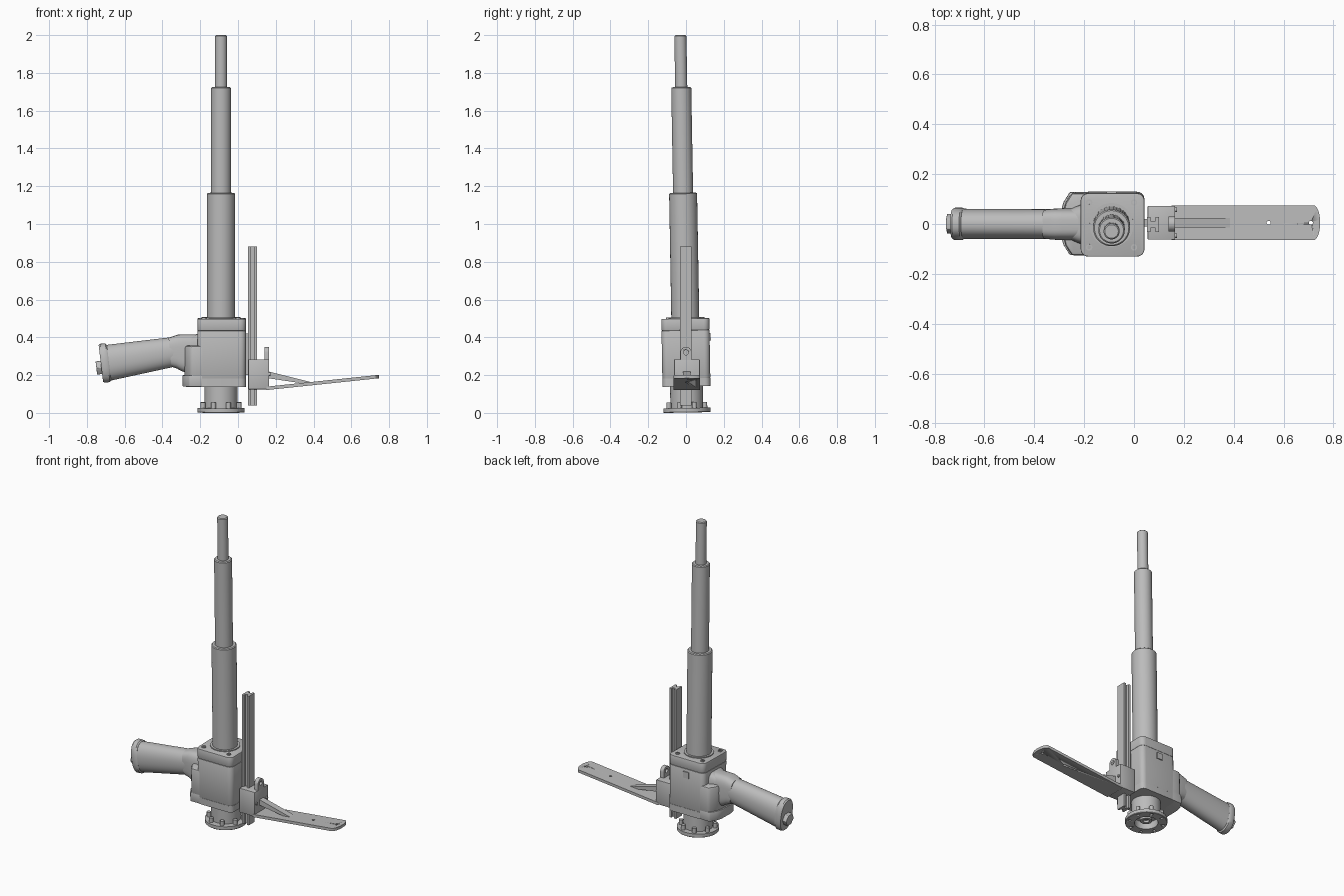
import bpy, bmesh, math
from mathutils import Matrix, Vector

if "Cube" in bpy.data.objects:
    bpy.data.objects.remove(bpy.data.objects["Cube"], do_unlink=True)

grey = bpy.data.materials.new("machined_grey")
grey.use_nodes = True
grey.diffuse_color = (0.5, 0.5, 0.5, 1)
grey.node_tree.nodes["Principled BSDF"].inputs["Base Color"].default_value = (0.5, 0.5, 0.5, 1)

CX = -0.09                                  # column axis
LEAN = Matrix.Translation((0, 0.005, 0)) @ Matrix.Rotation(0.0175, 4, 'X')
FLAT = Matrix.Translation((0, 0.005, 0))


def finish(name, bm, matrix, bevel=0):
    bmesh.ops.recalc_face_normals(bm, faces=bm.faces[:])
    bm.transform(matrix)
    mesh = bpy.data.meshes.new(name)
    bm.to_mesh(mesh)
    bm.free()
    mesh.materials.append(grey)
    ob = bpy.data.objects.new(name, mesh)
    bpy.context.collection.objects.link(ob)
    bpy.ops.object.select_all(action='DESELECT')
    ob.select_set(True)
    bpy.context.view_layer.objects.active = ob
    if bevel:
        mod = ob.modifiers.new("soft_edges", 'BEVEL')
        mod.width, mod.segments, mod.limit_method = bevel, 2, 'ANGLE'
        bpy.ops.object.modifier_apply(modifier=mod.name)
    bpy.ops.object.shade_smooth_by_angle(angle=math.radians(35))
    return ob


def prism(name, outline, lo, hi, matrix=FLAT, axis='Z', rounding=0, bevel=0):
    """Extrude an outline in xy (axis Z) or xz (axis Y)."""
    put = (lambda a, b, h: (a, b, h)) if axis == 'Z' else (lambda a, b, h: (a, h, b))
    bm = bmesh.new()
    low = [bm.verts.new(put(a, b, lo)) for a, b in outline]
    high = [bm.verts.new(put(a, b, hi)) for a, b in outline]
    bm.faces.new(low)
    bm.faces.new(high)
    n = len(low)
    for i in range(n):
        j = (i + 1) % n
        bm.faces.new((low[i], low[j], high[j], high[i]))
    if rounding:
        sides = [bm.edges.get((low[i], high[i])) for i in range(n)]
        bmesh.ops.bevel(bm, geom=sides, offset=rounding, segments=5,
                        profile=0.5, affect='EDGES')
    return finish(name, bm, matrix, bevel)


def rect(x0, x1, y0, y1):
    return [(x0, y0), (x1, y0), (x1, y1), (x0, y1)]


def lathe(name, profile, matrix, x=CX, y=0, steps=48):
    """Spin a radius/height profile about a vertical axis."""
    bm = bmesh.new()
    verts = [bm.verts.new((r, 0, z)) for r, z in profile]
    edges = [bm.edges.new(pair) for pair in zip(verts, verts[1:])]
    bmesh.ops.spin(bm, geom=verts + edges, cent=(0, 0, 0), axis=(0, 0, 1),
                   angle=math.tau, steps=steps, use_duplicate=False)
    bmesh.ops.remove_doubles(bm, verts=bm.verts[:], dist=1e-5)
    return finish(name, bm, matrix @ Matrix.Translation((x, y, 0)))


def rod(name, r, lo, hi, matrix, x=CX, y=0, steps=48):
    return lathe(name, [(0, lo), (r, lo), (r, hi), (0, hi)], matrix, x, y, steps)


def drill(ob, cutter):
    cutter.hide_render = True
    mod = ob.modifiers.new("hole", 'BOOLEAN')
    mod.operation, mod.object, mod.solver = 'DIFFERENCE', cutter, 'EXACT'
    bpy.context.view_layer.objects.active = ob
    bpy.ops.object.modifier_apply(modifier=mod.name)
    bpy.data.objects.remove(cutter, do_unlink=True)


# Telescoping column: sleeves with a fine chamfer at the rim
for name, r, lo, hi in (("lower_sleeve", 0.074, 0.48, 1.165),
                        ("middle_sleeve", 0.053, 1.1, 1.725),
                        ("inner_rod", 0.032, 1.7, 2.0)):
    c = 0.005
    lathe(name, [(0, lo), (r, lo), (r, hi - c), (r - c, hi), (0, hi)], LEAN)

# Gear housing: base, main block, lid and the shoulder towards the handle
shoulder = [(-0.15, -0.126), (-0.25, -0.126), (-0.275, -0.085),
            (-0.284, -0.05), (-0.284, 0.05), (-0.275, 0.085), (-0.25, 0.126), (-0.15, 0.126)]
block = rect(-0.214, 0.042, -0.127, 0.127)
prism("housing_base", block, 0.14, 0.183, LEAN, rounding=0.03)
prism("housing_block", block, 0.183, 0.437, LEAN, rounding=0.03, bevel=0.002)
prism("housing_lid", block, 0.437, 0.5, LEAN, rounding=0.03, bevel=0.004)
prism("housing_shoulder", shoulder, 0.183, 0.358, LEAN, bevel=0.014)
prism("shoulder_base", [(x * 1.03, y) for x, y in shoulder], 0.14, 0.2, LEAN, bevel=0.003)
prism("rear_boss", rect(-0.11, -0.07, 0.12, 0.133), 0.38, 0.42, LEAN)
for x in (-0.18, 0.0):
    for y in (-0.09, 0.09):
        lathe("lid_screw", [(0, 0.499), (0.007, 0.499), (0.007, 0.506), (0.013, 0.506),
                            (0.013, 0.495)], LEAN, x, y, 16)
lathe("column_collar", [(0.07, 0.5), (0.088, 0.5), (0.088, 0.506), (0.07, 0.506)], LEAN)


def loft(name, rings, power, tilt, matrix=LEAN, n=40):
    """Skin rounded sections (x, centre z, half height, half width)."""
    bm = bmesh.new()
    loops = []
    for x, z, h, w in rings:
        loop = []
        for i in range(n):
            a = math.tau * i / n
            c, s = math.cos(a), math.sin(a)
            dy = w * math.copysign(abs(c) ** power, c)
            dz = h * math.copysign(abs(s) ** power, s)
            loop.append(bm.verts.new((x - tilt * dz, dy, z + dz)))
        loops.append(loop)
    for a, b in zip(loops, loops[1:]):
        for i in range(n):
            j = (i + 1) % n
            bm.faces.new((a[i], a[j], b[j], b[i]))
    bm.faces.new(loops[0])
    bm.faces.new(loops[-1])
    return finish(name, bm, matrix)


# Side handle: neck, grip, end cap and hex plug
loft("handle_neck", [(-0.18, 0.31, 0.106, 0.064), (-0.28, 0.313, 0.103, 0.064),
                     (-0.31, 0.318, 0.096, 0.063), (-0.332, 0.321, 0.086, 0.061),
                     (-0.36, 0.321, 0.077, 0.058)], 0.6, 0.1)
loft("neck_fillet", [(-0.19, 0.32, 0.11, 0.085), (-0.225, 0.32, 0.095, 0.075),
                     (-0.26, 0.32, 0.08, 0.06)], 0.5, 0)
loft("handle_grip", [(-0.33, 0.325, 0.077, 0.06), (-0.45, 0.305, 0.083, 0.06),
                     (-0.7, 0.263, 0.095, 0.061)], 0.9, 0.13)
loft("handle_cap", [(-0.683, 0.266, 0.094, 0.061), (-0.69, 0.265, 0.102, 0.065),
                    (-0.718, 0.263, 0.103, 0.065), (-0.726, 0.262, 0.098, 0.06)], 0.85, 0.12)
plug = bmesh.new()
bmesh.ops.create_cone(plug, cap_ends=True, segments=6, radius1=0.04, radius2=0.04, depth=0.04)
finish("handle_plug", plug, LEAN @ Matrix.Translation((-0.73, 0, 0.24))
       @ Matrix.Rotation(math.radians(83), 4, 'Y'), 0.002)

# Output spindle and mounting flange, open underneath
flange = lathe("mounting_flange", [(0.07, 0.05), (0.07, 0.002), (0.122, 0.002), (0.125, 0.005),
                                   (0.125, 0.026), (0.07, 0.026)], LEAN)
lathe("spindle_tube", [(0.0, 0.05), (0.07, 0.05), (0.07, 0.02), (0.087, 0.02), (0.087, 0.15),
                       (0, 0.15)], LEAN)
lathe("spindle_core", [(0, 0.03), (0.018, 0.03), (0.018, 0.015), (0.035, 0.015), (0.035, 0.06),
                       (0, 0.06)], LEAN)
for i in range(8):
    a = math.tau * (i + 0.5) / 8
    x, y = CX + 0.103 * math.cos(a), 0.103 * math.sin(a)
    drill(flange, rod("flange_cutter", 0.008, -0.02, 0.012, LEAN, x, y, 16))
    rod("flange_bolt", 0.013, 0.02, 0.056, LEAN, x, y, 12)

# Guide rail with a slot down its front and back
half = [(0.052, -0.03), (0.066, -0.03), (0.066, -0.014), (0.086, -0.014), (0.086, -0.03),
        (0.1, -0.03)]
prism("guide_rail", half + [(x, -y) for x, y in reversed(half)], 0.04, 0.88,
      Matrix.Translation((0, -0.002, 0)))
prism("rail_mount", rect(0.03, 0.056, -0.016, 0.016), 0.2, 0.42)

# Sliding carriage with lifting eye
prism("carriage", rect(0.055, 0.165, -0.068, 0.068), 0.125, 0.283, bevel=0.003)
arch = [(0.03 * math.cos(math.pi * i / 12), 0.32 + 0.03 * math.sin(math.pi * i / 12))
        for i in range(13)]
TURN = Matrix.Translation((0.152, 0, 0)) @ Matrix.Rotation(math.pi / 2, 4, 'Z')
eye = prism("lifting_eye", arch + [(-0.03, 0.27), (0.03, 0.27)], -0.013, 0.013, TURN, axis='Y')
hole = bmesh.new()
bmesh.ops.create_cone(hole, cap_ends=True, segments=24, radius1=0.013, radius2=0.013, depth=0.1)
drill(eye, finish("eye_cutter", hole, Matrix.Translation((0.152, 0, 0.32))
                  @ Matrix.Rotation(math.pi / 2, 4, 'Y')))
for y in (-0.052, 0.052):
    bolt = bmesh.new()
    bmesh.ops.create_cone(bolt, cap_ends=True, segments=16, radius1=0.009, radius2=0.009, depth=0.012)
    finish("carriage_bolt", bolt, FLAT @ Matrix.Translation((0.166, y, 0.205))
           @ Matrix.Rotation(math.pi / 2, 4, 'Y'))

# Foot lever: rounded plate sheared upward along x, with two holes and a strut
slope = Matrix.Identity(4)
slope[2][0], slope[2][3] = 0.105, 0.114
tip = [(0.72 + 0.027 * math.cos(t), 0.07 * math.sin(t))
       for t in (math.pi * (i / 16 - 0.5) for i in range(17))]
lever = prism("foot_lever", tip + [(0.15, 0.07), (0.15, -0.07)], -0.009, 0.009, FLAT @ slope)
for x in (0.54, 0.71):
    drill(lever, rod("lever_cutter", 0.008, 0.1, 0.3, FLAT, x, 0, 20))
prism("lever_strut", [(0.15, 0.185), (0.37, 0.152), (0.4, 0.16), (0.35, 0.172), (0.15, 0.222)],
      -0.02, 0.02, axis='Y')
